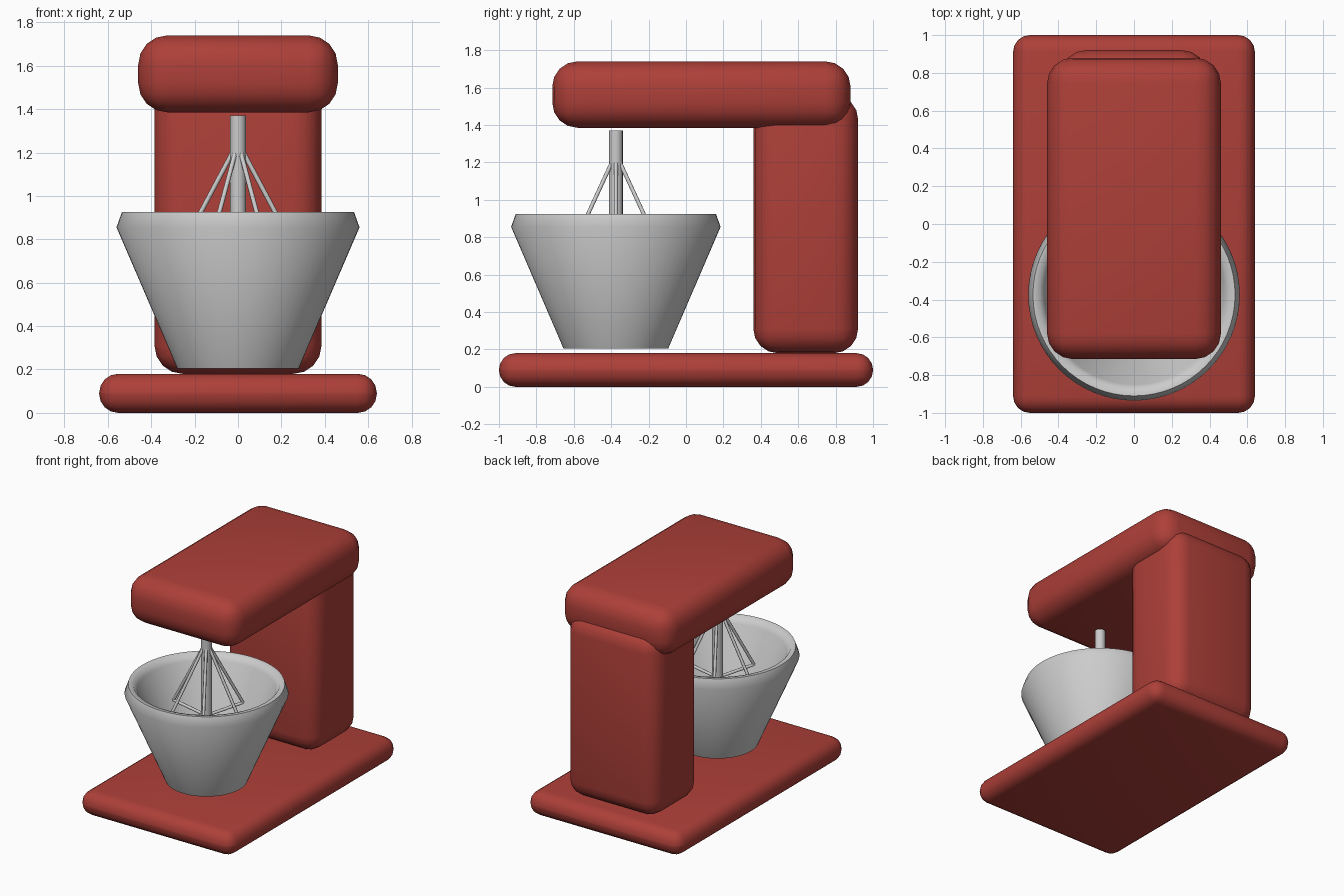
import bpy, bmesh, math
from mathutils import Vector

if "Cube" in bpy.data.objects:
    bpy.data.objects.remove(bpy.data.objects["Cube"])

red = bpy.data.materials.new("red_enamel")
red.diffuse_color = (0.42, 0.05, 0.04, 1)
red.use_nodes = True
red.node_tree.nodes["Principled BSDF"].inputs["Base Color"].default_value = red.diffuse_color


def finish(name, bm, angle):
    bmesh.ops.recalc_face_normals(bm, faces=bm.faces)
    me = bpy.data.meshes.new(name)
    bm.to_mesh(me)
    bm.free()
    for p in me.polygons:
        p.use_smooth = True
    ob = bpy.data.objects.new(name, me)
    bpy.context.collection.objects.link(ob)
    bpy.context.view_layer.objects.active = ob
    bpy.ops.object.select_all(action='DESELECT')
    ob.select_set(True)
    bpy.ops.object.shade_smooth_by_angle(angle=math.radians(angle))
    return ob


def rounded_box(name, lo, hi, radius):
    lo, hi = Vector(lo), Vector(hi)
    bm = bmesh.new()
    bmesh.ops.create_cube(bm, size=1)
    bmesh.ops.scale(bm, vec=hi - lo, verts=bm.verts)
    bmesh.ops.translate(bm, vec=(lo + hi) / 2, verts=bm.verts)
    bmesh.ops.bevel(bm, geom=bm.edges[:], offset=radius, segments=4,
                    profile=0.5, affect='EDGES')
    ob = finish(name, bm, 60)
    ob.data.materials.append(red)


def lathe(name, profile, y, steps, angle):
    bm = bmesh.new()
    vs = [bm.verts.new((r, y, z)) for r, z in profile]
    es = [bm.edges.new(p) for p in zip(vs, vs[1:])]
    bmesh.ops.spin(bm, geom=vs + es, cent=(0, y, 0), axis=(0, 0, 1),
                   angle=math.tau, steps=steps)
    bmesh.ops.remove_doubles(bm, verts=bm.verts, dist=1e-4)
    return finish(name, bm, angle)


def rod(bm, a, b, radius):
    a, b = Vector(a), Vector(b)
    d = b - a
    mat = d.to_track_quat('Z', 'Y').to_matrix().to_4x4()
    mat.translation = (a + b) / 2
    bmesh.ops.create_cone(bm, cap_ends=True, segments=8, radius1=radius,
                          radius2=radius, depth=d.length, matrix=mat)


# Body: base plate, column and motor head
rounded_box("base", (-0.64, -1, 0), (0.64, 1, 0.18), 0.088)
rounded_box("column", (-0.385, 0.36, 0.18), (0.385, 0.92, 1.56), 0.13)
rounded_box("head", (-0.46, -0.715, 1.385), (0.46, 0.88, 1.74), 0.135)

# Mixing bowl with a rounded rim
Y = -0.375
lathe("bowl", [(0, 0.205), (0.28, 0.205), (0.56, 0.855), (0.535, 0.925),
               (0.50, 0.922), (0.475, 0.88), (0.22, 0.27), (0, 0.27)], Y, 64, 60)

# Beater shaft
lathe("beater_shaft", [(0, 0.68), (0.037, 0.68), (0.037, 1.37), (0, 1.37)], Y, 16, 40)

# Six whisk wires, flaring out and bending back to the shaft
bm = bmesh.new()
for i in range(6):
    c, s = math.cos(i * math.tau / 6), math.sin(i * math.tau / 6)
    pts = [(r * c, Y + r * s, z) for r, z in ((0.025, 1.20), (0.275, 0.73), (0.025, 0.69))]
    for a, b in zip(pts, pts[1:]):
        rod(bm, a, b, 0.011)
finish("whisk_wires", bm, 50)
